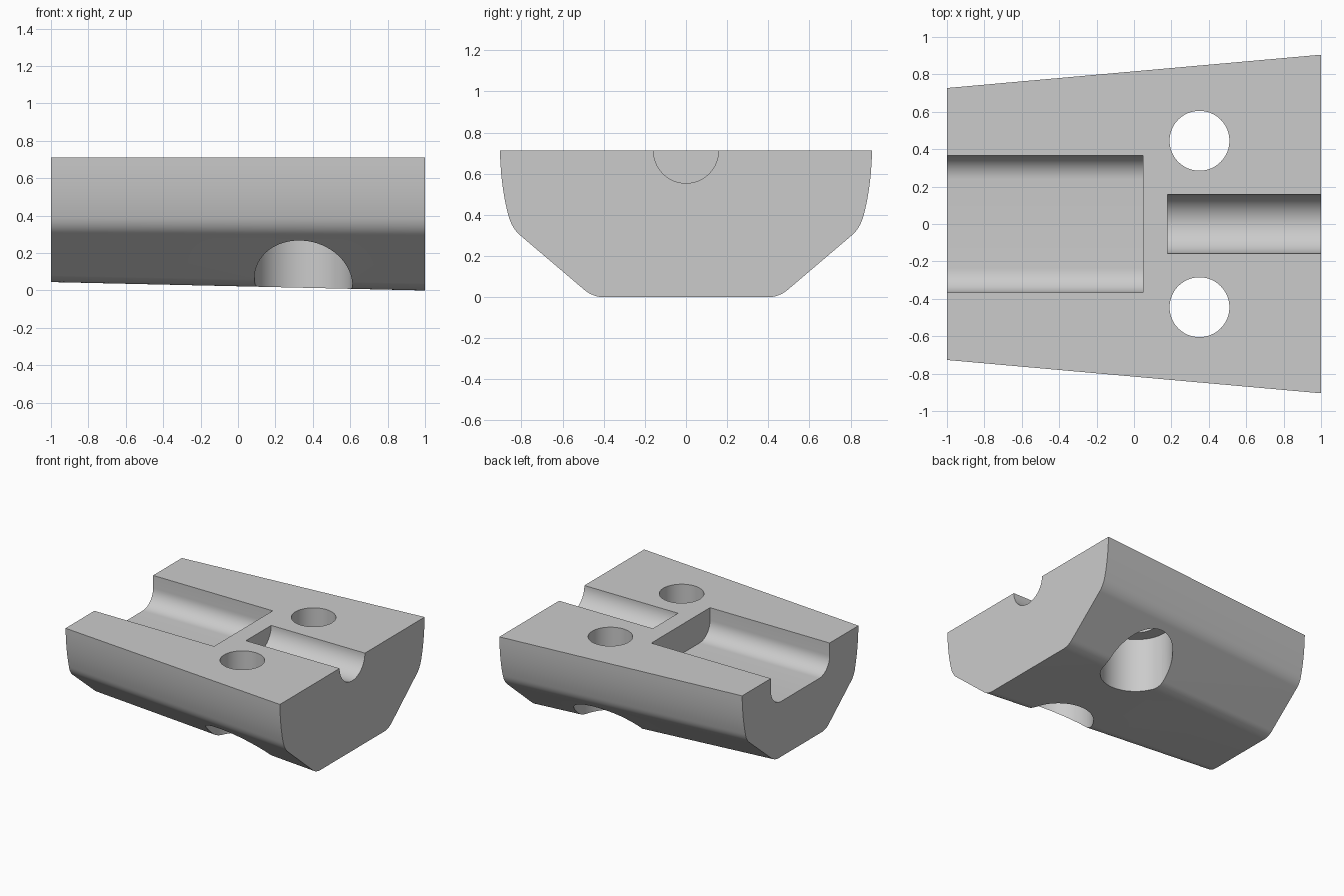
import bpy
import bmesh
from math import cos, sin, pi
from mathutils import Matrix, Vector

cube = bpy.data.objects.get("Cube")
if cube:
    bpy.data.objects.remove(cube, do_unlink=True)

TOP = 0.712

grey = bpy.data.materials.new("plain_grey")
grey.use_nodes = True
colour = (0.6, 0.6, 0.6, 1)
grey.diffuse_color = colour
grey.node_tree.nodes["Principled BSDF"].inputs["Base Color"].default_value = colour


def bezier(a, b, c, n=10):
    """Points along a quadratic curve from a to c, pulled towards b."""
    a, b, c = Vector(a), Vector(b), Vector(c)
    return [a * (1 - t) ** 2 + b * 2 * t * (1 - t) + c * t * t
            for t in (i / n for i in range(n + 1))]


def mirrored(half):
    """Close a half profile by repeating it on the other side."""
    return list(half) + [Vector((-p[0], p[1])) for p in reversed(half)]


def make_object(name, bm):
    bmesh.ops.recalc_face_normals(bm, faces=bm.faces)
    mesh = bpy.data.meshes.new(name)
    bm.to_mesh(mesh)
    bm.free()
    mesh.materials.append(grey)
    obj = bpy.data.objects.new(name, mesh)
    bpy.context.collection.objects.link(obj)
    return obj


def loft(name, x0, ring0, x1, ring1):
    """Join two matching (y, z) rings along x."""
    bm = bmesh.new()
    a = [bm.verts.new((x0, p[0], p[1])) for p in ring0]
    b = [bm.verts.new((x1, p[0], p[1])) for p in ring1]
    n = len(a)
    for i in range(n):
        j = (i + 1) % n
        bm.faces.new((a[i], a[j], b[j], b[i]))
    bm.faces.new(a)
    bm.faces.new(b)
    return make_object(name, bm)


def upright_cylinder(name, x, y, radius, z0, z1):
    bm = bmesh.new()
    bmesh.ops.create_cone(bm, cap_ends=True, segments=64, radius1=radius, radius2=radius,
                          depth=z1 - z0, matrix=Matrix.Translation((x, y, (z0 + z1) / 2)))
    return make_object(name, bm)


# Tapered body: bowed sides, rounded knees, sloping flanks and a flat belly
half = (bezier((0.905, TOP), (0.90, 0.53), (0.863, 0.395))
        + bezier((0.863, 0.395), (0.845, 0.33), (0.80, 0.295))[1:]
        + bezier((0.50, 0.04), (0.455, 0), (0.40, 0)))


def narrow(p):
    lift = 0.045 * max(0, 1 - p[1] / 0.4)
    return Vector((p[0] - 0.178 + lift, p[1] + lift))


body = loft("block_body", -1, mirrored([narrow(p) for p in half]), 1, mirrored(half))

# Wide trough with rounded floor corners
floor = TOP - 0.23
trough = mirrored([Vector((0.367, TOP + 0.2))]
                  + [Vector((0.237 + 0.13 * cos(t), floor + 0.13 - 0.13 * sin(t)))
                     for t in (i * pi / 24 for i in range(13))])
cutters = [loft("trough_cutter", -1.2, trough, 0.047, trough)]

# Narrow half-round groove
groove = [Vector((0.158 * cos(i * pi / 32), TOP + 0.158 * sin(i * pi / 32))) for i in range(64)]
cutters.append(loft("groove_cutter", 0.18, groove, 1.2, groove))

# Two bolt holes, widened from below
for side, y in (("left", 0.445), ("right", -0.445)):
    cutters.append(upright_cylinder(side + "_hole_cutter", 0.35, y, 0.16, -0.2, 1))
    cutters.append(upright_cylinder(side + "_recess_cutter", 0.35, y, 0.262, -0.3, 0.45))

bpy.context.view_layer.objects.active = body
for cutter in cutters:
    cutter.hide_render = True
    mod = body.modifiers.new(cutter.name, "BOOLEAN")
    mod.operation = "DIFFERENCE"
    mod.solver = "EXACT"
    mod.object = cutter
    bpy.ops.object.modifier_apply(modifier=mod.name)
for cutter in cutters:
    bpy.data.objects.remove(cutter, do_unlink=True)

# Smooth curves, crisp edges
bpy.ops.object.select_all(action="DESELECT")
body.select_set(True)
bpy.ops.object.shade_smooth_by_angle(angle=pi / 6)
